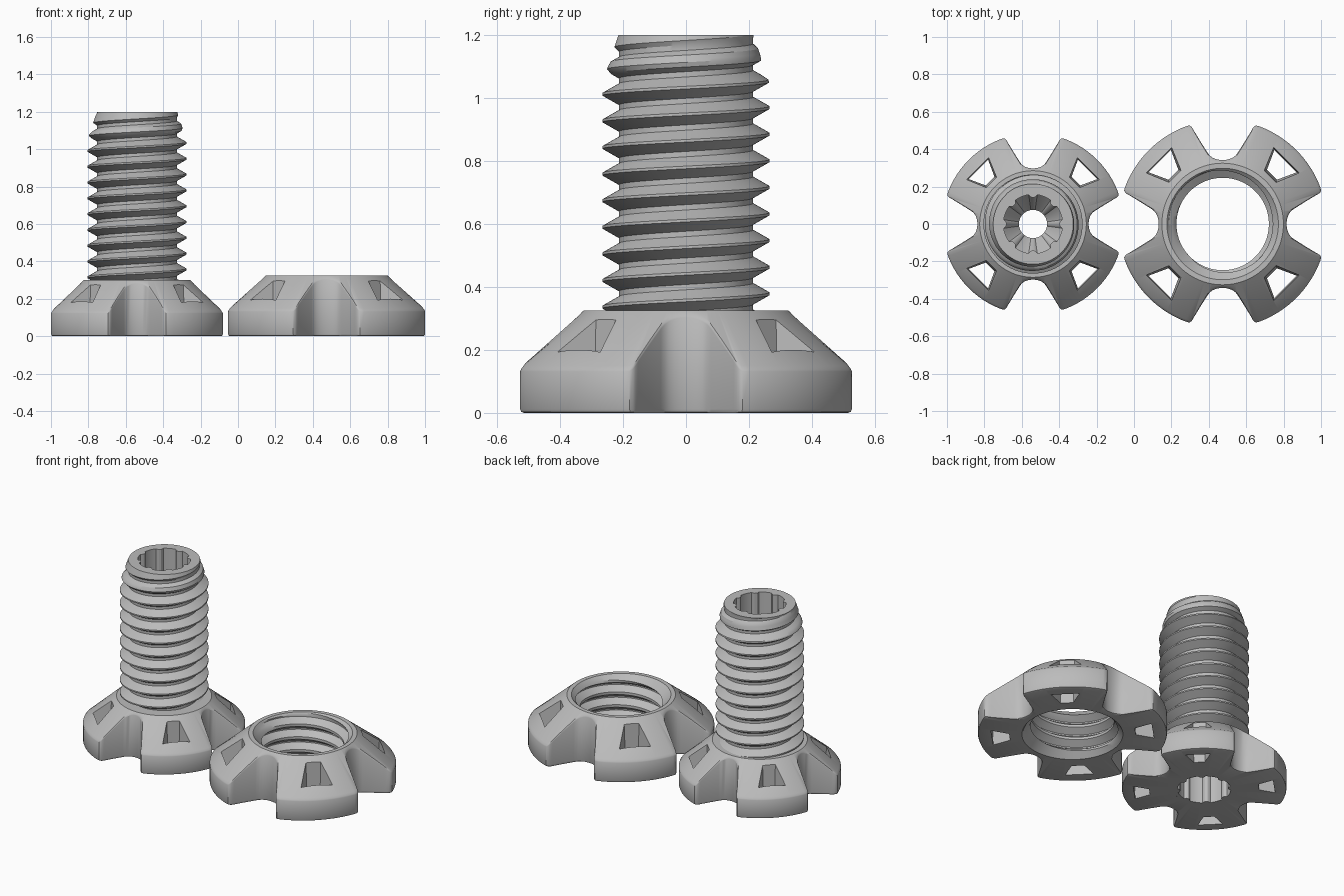
import bpy
import bmesh
from math import sin, cos, pi, tau, atan2, hypot, radians, floor, ceil

cube = bpy.data.objects.get("Cube")
if cube:
    bpy.data.objects.remove(cube, do_unlink=True)

GREY = (0.5, 0.5, 0.5, 1)
steel = bpy.data.materials.new("plain grey")
steel.use_nodes = True
steel.diffuse_color = GREY
steel.node_tree.nodes["Principled BSDF"].inputs["Base Color"].default_value = GREY

BOLT_X, NUT_X = -0.54, 0.474
PITCH, PHASE = 0.0845, 1.029


def finish(name, bm, x):
    """Turn a bmesh into a coloured object."""
    bmesh.ops.recalc_face_normals(bm, faces=bm.faces)
    mesh = bpy.data.meshes.new(name)
    bm.to_mesh(mesh)
    bm.free()
    mesh.materials.append(steel)
    obj = bpy.data.objects.new(name, mesh)
    obj.location.x = x
    bpy.context.collection.objects.link(obj)
    return obj


def smooth(obj):
    bpy.ops.object.select_all(action='DESELECT')
    obj.select_set(True)
    bpy.context.view_layer.objects.active = obj
    bpy.ops.object.shade_smooth_by_angle(angle=radians(30))


def loft(name, columns, rings, x):
    """Closed ring-shaped solid; each ring maps (angle, outline radius) to (r, z)."""
    bm = bmesh.new()
    grid = []
    for a, outline in columns:
        points = [ring(a, outline) for ring in rings]
        grid.append([bm.verts.new((r * cos(a), r * sin(a), z)) for r, z in points])
    count = len(rings)
    for c, d in zip(grid, grid[1:]):
        for k in range(count):
            n = (k + 1) % count
            bm.faces.new((c[k], d[k], d[n], c[n]))
    bmesh.ops.remove_doubles(bm, verts=bm.verts, dist=0.0001)
    return finish(name, bm, x)


def circle(r, z):
    return lambda a, outline: (r, z)


def thread_rings(z0, z1, root, depth, limit):
    """Helical rows clamped between two heights."""
    def row(base):
        def ring(a, outline):
            shift = PITCH * a / tau
            z = min(max(base + shift, z0), z1)
            t = ((z - shift - PHASE) / PITCH) % 1
            height = min(max((abs(t - 0.55) - 0.1) / 0.35, 0), 1)
            return limit(root + depth * height, z), z
        return ring
    first = floor((z0 - PHASE) / PITCH) - 1
    last = ceil((z1 - PHASE) / PITCH) + 1
    return [row(PHASE + PITCH * (k + f)) for k in range(first, last)
            for f in (0, 0.1, 0.275, 0.45, 0.65, 0.825)]


round_columns = [(tau * i / 128, 0) for i in range(129)]


# Lobed outline: half a notch, its rounded corner and half a lobe
def lobed_columns(scale):
    notch = [(0, .342), (.018, .343), (.036, .347), (.053, .354), (.068, .365),
             (.08, .38), (.118, .44), (.152, .496), (.16, .511), (.168, .521),
             (.179, .527)]
    half = [(atan2(u, v), hypot(u, v) * scale) for u, v in notch]
    half += [(radians(21 + 3 * i), 0.558 * scale) for i in range(9)]
    wedge = [(-a, r) for a, r in half[:0:-1]] + half
    cols = [(a + q * pi / 2, r) for q in range(4) for a, r in wedge[:-1]]
    return cols + [(cols[0][0] + tau, cols[0][1])]


# Flange with notches, sloped shoulder and tapered through pockets
def flange(name, x, scale, top_r, top_z, side_z, bore):
    bevel = 0.012 * scale

    def shoulder(r):
        slope = (top_z - side_z) / (0.558 * scale - top_r)
        return min(top_z, top_z - (r - top_r) * slope)

    rings = [
        circle(bore, 0),
        lambda a, r: (r - bevel, 0),
        lambda a, r: (r - bevel * 0.3, bevel * 0.3),
        lambda a, r: (r, bevel),
        lambda a, r: (r, shoulder(r) - bevel * 0.7),
        lambda a, r: (r - bevel * 0.3, shoulder(r) - bevel * 0.15),
        lambda a, r: (r - bevel, shoulder(r - bevel)),
        circle(top_r, top_z),
        circle(bore, top_z),
    ]
    body = loft(name, lobed_columns(scale), rings, x)

    bm = bmesh.new()
    for q in range(4):
        a = pi / 4 + q * pi / 2
        levels = []
        for z, taper in ((-0.05, 0.8), (0.4, 1.06)):
            corners = []
            for u, v in ((.485, -.102), (.485, .102), (.36, .045), (.36, -.045)):
                u = (0.43 + (u - 0.43) * taper) * scale
                v = v * taper * scale
                corners.append(bm.verts.new((u * cos(a) - v * sin(a),
                                             u * sin(a) + v * cos(a), z)))
            levels.append(corners)
        low, high = levels
        bm.faces.new(low)
        bm.faces.new(high)
        for k in range(4):
            n = (k + 1) % 4
            bm.faces.new((low[k], low[n], high[n], high[k]))
    cutter = finish("pocket_cutter", bm, x)
    cutter.hide_render = True

    cut = body.modifiers.new("pockets", 'BOOLEAN')
    cut.operation = 'DIFFERENCE'
    cut.solver = 'EXACT'
    cut.object = cutter
    bpy.context.view_layer.objects.active = body
    bpy.ops.object.modifier_apply(modifier=cut.name)
    bpy.data.objects.remove(cutter, do_unlink=True)
    smooth(body)


flange("bolt_head", BOLT_X, 0.87, 0.285, 0.3, 0.13, 0.18)
flange("nut_body", NUT_X, 1.0, 0.325, 0.325, 0.14, 0.30)


# Ridged sockets at both ends of the bolt
def socket(z):
    def ring(a, outline):
        ridge = min(max((cos(8 * a) - 0.5) / 0.3, 0), 1)
        return 0.158 - 0.016 * ridge, z
    return ring


# Threaded stud, chamfered at its tip, with a hollow core
TOP = 1.2
stud = [circle(0.18, 0), circle(0.18, 0.3)]
stud += thread_rings(0.3, TOP, 0.213, 0.052,
                     lambda r, z: min(r, 0.215 + (TOP - z) * 0.33))
stud += [socket(TOP), socket(0.98), circle(0.075, 0.88),
         circle(0.075, 0.3), socket(0.22), socket(0)]
smooth(loft("bolt_stud", round_columns, stud, BOLT_X))

# Internal thread of the nut, chamfered at both mouths
NUT_TOP = 0.325
sleeve = [circle(0.30, 0)]
sleeve += thread_rings(0, NUT_TOP, 0.247, 0.042,
                       lambda r, z: max(r, 0.298 - z, 0.298 - (NUT_TOP - z)))
sleeve += [circle(0.30, NUT_TOP)]
smooth(loft("nut_thread", round_columns, sleeve, NUT_X))
